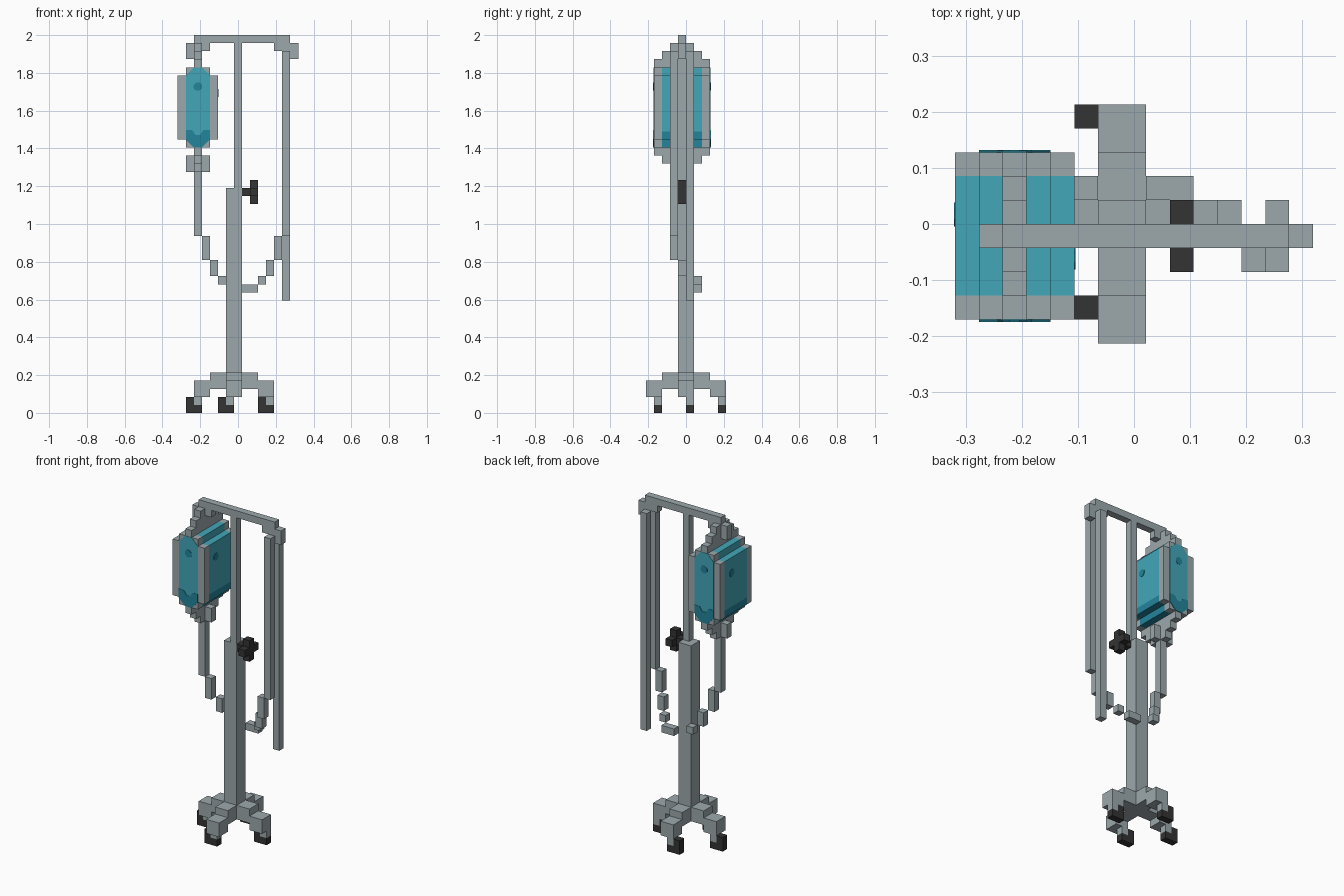
import bpy, bmesh, math
from mathutils import Vector

if "Cube" in bpy.data.objects:
    bpy.data.objects.remove(bpy.data.objects["Cube"])

V = 2 / 47                      # one block
X0, Y0 = -7.5 * V, -5 * V       # block grid origin


def material(name, rgb):
    m = bpy.data.materials.new(name)
    m.diffuse_color = (*rgb, 1)
    m.use_nodes = True
    m.node_tree.nodes["Principled BSDF"].inputs["Base Color"].default_value = m.diffuse_color
    return m


GREY = material("steel_grey", (0.335, 0.395, 0.415))
BLUE = material("fluid_blue", (0.055, 0.39, 0.49))
DEEP = material("deep_blue", (0.016, 0.23, 0.33))
BLACK = material("rubber_black", (0.033, 0.033, 0.033))


def finish(name, mat, bm):
    bmesh.ops.recalc_face_normals(bm, faces=bm.faces)
    me = bpy.data.meshes.new(name)
    bm.to_mesh(me)
    bm.free()
    me.materials.append(mat)
    ob = bpy.data.objects.new(name, me)
    bpy.context.collection.objects.link(ob)
    return ob


def blocks(name, mat, *boxes):
    """Each box: x0, x1, y0, y1, z0, z1 in block units."""
    bm = bmesh.new()
    for x0, x1, y0, y1, z0, z1 in boxes:
        vs = bmesh.ops.create_cube(bm, size=1)["verts"]
        for v in vs:
            v.co = Vector((X0 + V * (x0 if v.co.x < 0 else x1),
                           Y0 + V * (y0 if v.co.y < 0 else y1),
                           V * (z0 if v.co.z < 0 else z1)))
    return finish(name, mat, bm)


def plate(name, mat, outline, axis, at, side, thick):
    """Thin painted plate; outline is (across, height) in block units."""
    bm = bmesh.new()

    def place(a, z, off):
        d = at * V + side * off
        if axis == "y":
            return (X0 + a * V, Y0 + d, z * V)
        return (X0 + d, Y0 + a * V, z * V)

    back = [bm.verts.new(place(a, z, -0.002)) for a, z in outline]
    front = [bm.verts.new(place(a, z, thick)) for a, z in outline]
    n = len(outline)
    bm.faces.new(back)
    bm.faces.new(front)
    for i in range(n):
        bm.faces.new((back[i], back[(i + 1) % n], front[(i + 1) % n], front[i]))
    return finish(name, mat, bm)


def dot(a, z, r=0.55):
    return [(a + r * math.cos(t * math.pi / 4 + math.pi / 8),
             z + r * math.sin(t * math.pi / 4 + math.pi / 8)) for t in range(8)]


# Pole and top hanger
blocks("lower_pole", GREY, (6, 8, 4, 6, 3, 28))
blocks("upper_pole", GREY, (7, 8, 4, 5, 28, 46))
blocks("top_bar", GREY, (2, 14, 4, 5, 46, 47))
blocks("left_hook", GREY, (1, 2, 4, 5, 44, 46), (3, 4, 4, 5, 45, 46))
blocks("right_hook", GREY, (12, 14, 4, 5, 45, 46), (14, 15, 4, 5, 44, 46))

# Four arched base legs
blocks("base_legs_x", GREY, (4, 10, 4, 6, 3, 5), (2, 4, 4, 6, 2, 4), (10, 12, 4, 6, 2, 4))
blocks("base_legs_y", GREY, (6, 8, 2, 8, 3, 5), (6, 8, 0, 2, 2, 4), (6, 8, 8, 10, 2, 4))

# Casters: black wheel with a grey stem
for label, i, j in (("left", 1, 5), ("right", 10, 5), ("front", 5, 1), ("back", 5, 9)):
    blocks(label + "_caster_wheel", BLACK, (i, i + 1, j, j + 1, 0, 2), (i + 1, i + 2, j, j + 1, 0, 1))
    blocks(label + "_caster_stem", GREY, (i + 1, i + 2, j, j + 1, 1, 2))

# Height adjustment knob
blocks("knob", BLACK, (8, 9, 4, 5, 27, 28), (9, 10, 3, 6, 27, 28),
       (9, 10, 4, 5, 26, 27), (9, 10, 4, 5, 28, 29))

# Bag: blue body with grey ends and a stepped grey centre seam
blocks("bag_fluid", BLUE, (0, 5, 2, 7, 35, 42), (1, 4, 2, 7, 42, 43))
blocks("bag_fluid_bottom", DEEP, (0, 5, 2, 7, 34, 35), (1, 4, 2, 7, 33, 34))
for label, j in (("front", 1), ("back", 7)):
    blocks("bag_end_" + label, GREY, (0, 5, j, j + 1, 34, 42),
           (1, 4, j, j + 1, 42, 43), (1, 4, j, j + 1, 33, 34))
blocks("bag_seam_top", GREY, (2, 3, 1, 8, 43, 44), (2, 3, 2, 7, 44, 45), (2, 3, 3, 6, 45, 46))
blocks("bag_seam_bottom", GREY, (2, 3, 1, 8, 32, 33), (2, 3, 2, 7, 31, 32), (2, 3, 3, 6, 30, 31))
blocks("drip_chamber", GREY, (1, 2, 4, 5, 30, 32), (3, 4, 4, 5, 30, 32))

# Painted windows on the bag ends
window = [(1, 34), (2, 33), (3, 33), (4, 34), (4, 42), (3, 43), (2, 43), (1, 42)]
liquid = [(1, 34), (2, 33), (3, 33), (4, 34), (4, 35.2), (3.2, 35.2),
          (2.8, 34.6), (2.2, 34.6), (1.8, 35.2), (1, 35.2)]
for label, at, side in (("front", 1, -1), ("back", 8, 1)):
    plate("bag_window_" + label, BLUE, window, "y", at, side, 0.002)
    plate("bag_liquid_" + label, DEEP, liquid, "y", at, side, 0.004)
    plate("bag_dot_" + label, DEEP, dot(2.5, 40.6), "y", at, side, 0.004)
for label, at, side, a in (("left", 0, -1, 5.4), ("right", 5, 1, 3.6)):
    plate("bag_dot_" + label, DEEP, dot(a, 39.8), "x", at, side, 0.002)

# Hanging tubes and the drooping loop
blocks("left_tube", GREY, (2, 3, 4, 5, 22, 30), (3, 4, 4, 5, 19, 22),
       (4, 5, 5, 6, 17, 19), (5, 6, 6, 7, 16, 17))
blocks("right_tube", GREY, (13, 14, 3, 4, 22, 45), (12, 13, 3, 4, 19, 22),
       (11, 12, 4, 5, 17, 19), (10, 11, 5, 6, 16, 17), (8, 10, 6, 7, 15, 16))
blocks("free_tube", GREY, (13, 14, 5, 6, 14, 45))
